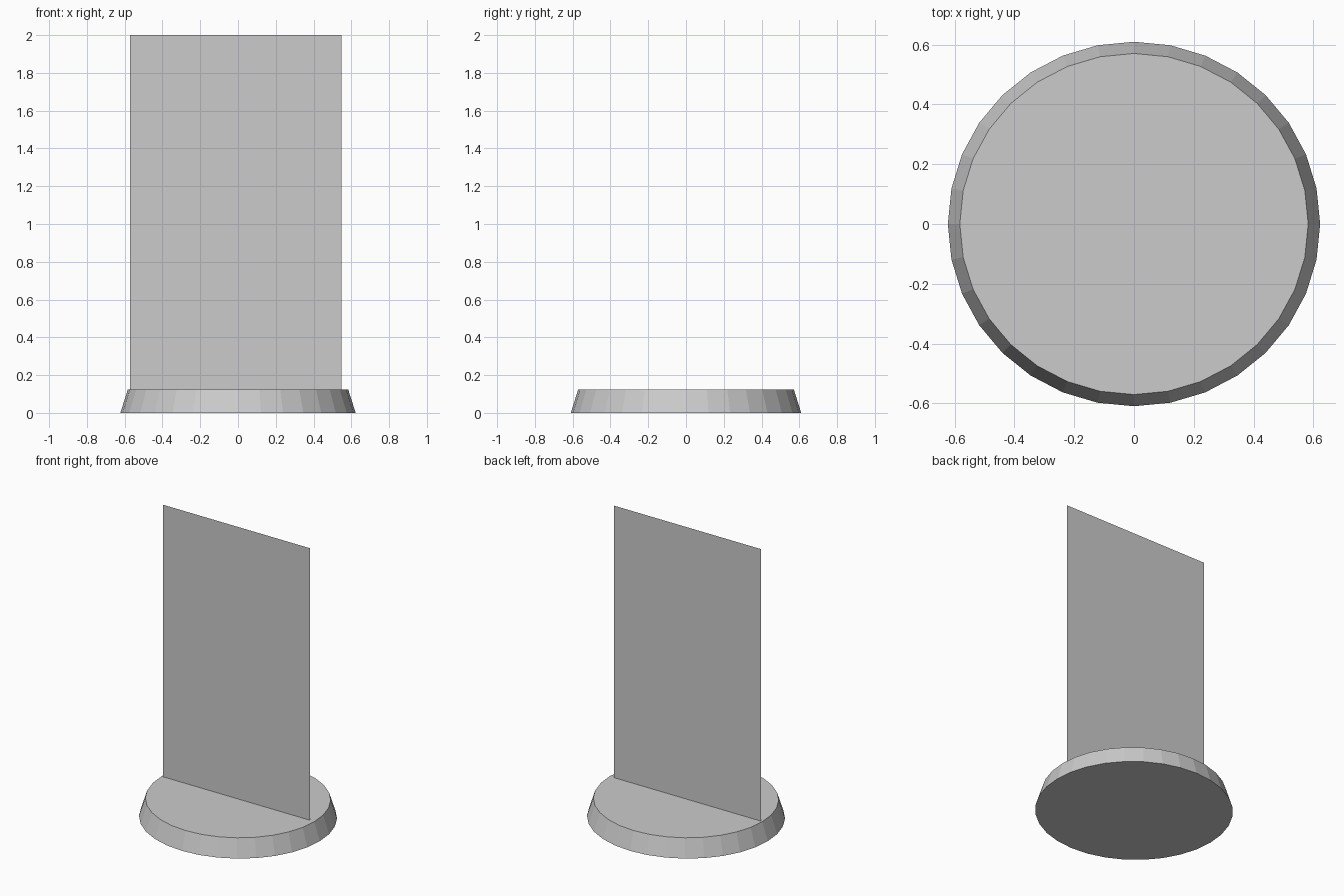
import bpy
import bmesh
from mathutils import Matrix, Vector

# Remove the default object
cube = bpy.data.objects.get("Cube")
if cube:
    bpy.data.objects.remove(cube, do_unlink=True)

BASE_HEIGHT = 0.125
TOTAL_HEIGHT = 2.0

# Single plain grey
grey = bpy.data.materials.new("light_grey")
grey.use_nodes = True
colour = (0.6, 0.6, 0.6, 1)
grey.diffuse_color = colour
grey.node_tree.nodes["Principled BSDF"].inputs["Base Color"].default_value = colour


def add_part(name, bm):
    mesh = bpy.data.meshes.new(name)
    bm.to_mesh(mesh)
    bm.free()
    mesh.materials.append(grey)
    part = bpy.data.objects.new(name, mesh)
    bpy.context.collection.objects.link(part)
    return part


# Tapered, slightly oval base disc with flat facets
bm = bmesh.new()
bmesh.ops.create_cone(bm, cap_ends=True, segments=32, radius1=0.623,
                      radius2=0.583, depth=BASE_HEIGHT)
bmesh.ops.scale(bm, vec=Vector((1, 0.979, 1)), verts=bm.verts)
bmesh.ops.translate(bm, vec=Vector((0, 0, BASE_HEIGHT / 2)), verts=bm.verts)
add_part("base", bm)

# Thin upright panel standing across the base
bm = bmesh.new()
bmesh.ops.create_grid(bm, x_segments=1, y_segments=1, size=0.5)
bmesh.ops.scale(bm, vec=Vector((1.12, TOTAL_HEIGHT - BASE_HEIGHT, 1)), verts=bm.verts)
bmesh.ops.rotate(bm, matrix=Matrix(((1, 0, 0), (0, 0, -1), (0, 1, 0))), verts=bm.verts)
bmesh.ops.translate(bm, vec=Vector((-0.012, 0, (TOTAL_HEIGHT + BASE_HEIGHT) / 2)),
                    verts=bm.verts)
add_part("upright_panel", bm)
